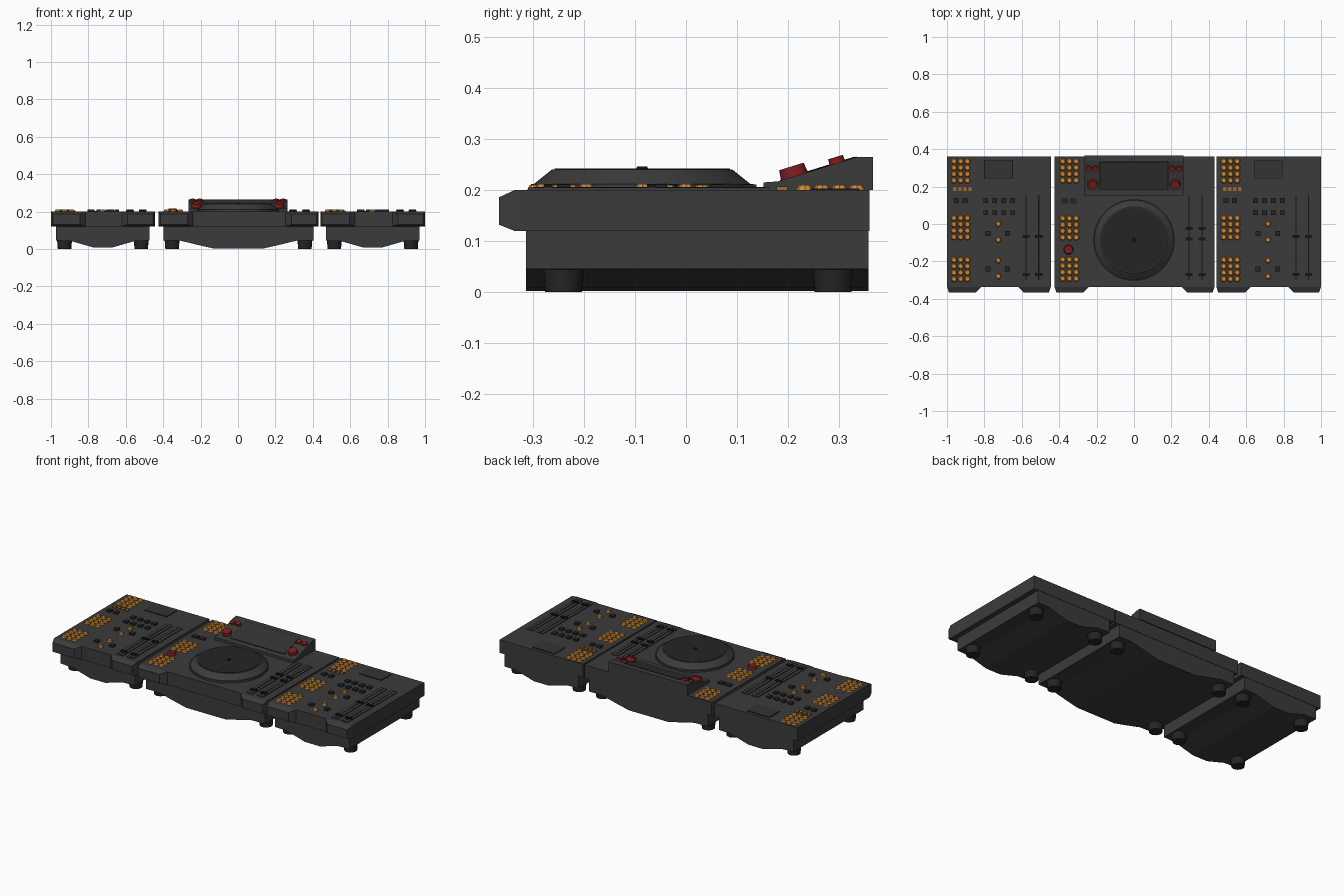
import bpy, bmesh, math
from mathutils import Matrix, Vector

cube = bpy.data.objects.get("Cube")
if cube:
    bpy.data.objects.remove(cube)


def material(name, r, g, b):
    m = bpy.data.materials.new(name)
    m.use_nodes = True
    m.diffuse_color = (r, g, b, 1)
    m.node_tree.nodes["Principled BSDF"].inputs["Base Color"].default_value = (r, g, b, 1)
    return m


GREY = material("charcoal grey", .044, .044, .044)
DARK = material("dark grey", .018, .018, .018)
BLACK = material("near black", .007, .007, .007)
GLASS = material("screen grey", .033, .033, .034)
ORANGE = material("pad orange", .62, .25, .035)
AMBER = material("dim amber", .35, .15, .025)
RED = material("knob red", .21, .012, .012)

TOP = .2          # height of the control surface


def finish(name, bm, mat, smooth=False):
    bmesh.ops.recalc_face_normals(bm, faces=bm.faces[:])
    mesh = bpy.data.meshes.new(name)
    bm.to_mesh(mesh)
    bm.free()
    mesh.materials.append(mat)
    ob = bpy.data.objects.new(name, mesh)
    bpy.context.collection.objects.link(ob)
    if smooth:
        bpy.ops.object.select_all(action="DESELECT")
        ob.select_set(True)
        bpy.context.view_layer.objects.active = ob
        bpy.ops.object.shade_smooth_by_angle(angle=math.radians(35))
    return ob


def add_box(bm, x0, x1, y0, y1, z0, z1):
    centre = Matrix.Translation(((x0 + x1) / 2, (y0 + y1) / 2, (z0 + z1) / 2))
    size = Matrix.Diagonal((x1 - x0, y1 - y0, z1 - z0, 1))
    bmesh.ops.create_cube(bm, size=1, matrix=centre @ size)


def add_disc(bm, x, y, z0, z1, r0, r1, sides, tilt=0):
    place = Matrix.Translation((x, y, z0)) @ Matrix.Rotation(tilt, 4, "X")
    bmesh.ops.create_cone(bm, cap_ends=True, segments=sides, radius1=r0, radius2=r1,
                          depth=z1 - z0, matrix=place @ Matrix.Translation((0, 0, (z1 - z0) / 2)))


def add_prism(bm, points, move):
    face = bm.faces.new([bm.verts.new(p) for p in points])
    out = bmesh.ops.extrude_face_region(bm, geom=[face])["geom"]
    bmesh.ops.translate(bm, vec=Vector(move), verts=[v for v in out if isinstance(v, bmesh.types.BMVert)])


def boxes(name, mat, items):
    bm = bmesh.new()
    for item in items:
        add_box(bm, *item)
    return finish(name, bm, mat)


def discs(name, mat, items, smooth=False):
    bm = bmesh.new()
    for item in items:
        add_disc(bm, *item)
    return finish(name, bm, mat, smooth)


def front_lips(name, x0, x1):
    """Two tapered lips at the ends of the front edge."""
    bm = bmesh.new()
    for a, b, ia, ib in ((x0, x0 + .185, .01, .03), (x1 - .175, x1, .03, .01)):
        back = [(a, -.336, .12), (b, -.336, .12), (b, -.336, TOP), (a, -.336, TOP)]
        nose = [(a + ia, -.366, .132), (b - ib, -.366, .132), (b - ib, -.366, .186), (a + ia, -.366, .186)]
        B = [bm.verts.new(p) for p in back]
        N = [bm.verts.new(p) for p in nose]
        bm.faces.new(B)
        bm.faces.new(N)
        for i in range(4):
            j = (i + 1) % 4
            bm.faces.new((B[i], B[j], N[j], N[i]))
    finish(name, bm, GREY)


def housing(side, x0, x1, half_profile, foot_x):
    """Slab, lips, lower body with a keel, and four feet."""
    cx = (x0 + x1) / 2
    boxes(side + "_upper_slab", GREY, [(x0, x1, -.336, .36, .12, TOP)])
    front_lips(side + "_front_lips", x0, x1)
    right = [(cx + x, -.314, z) for x, z in half_profile]
    left = [(cx - x, -.314, z) for x, z in reversed(half_profile)]
    bm = bmesh.new()
    add_prism(bm, right + left, (0, .672, 0))
    finish(side + "_lower_body", bm, GREY)
    discs(side + "_feet", DARK, [(cx + s * foot_x, y, 0, .05, .036, .04, 20)
                                 for s in (-1, 1) for y in (-.24, .288)], True)


def pad_grid(name, cx, tops):
    discs(name, ORANGE, [(cx + c * .036, top - r * .034, TOP, TOP + .01, .017, .012, 8)
                         for top in tops for r in range(4) for c in (-1, 0, 1)])


def sliders(side, xs, caps):
    """Fader plates with a dark slot and caps."""
    w = .021
    boxes(side + "_slider_plates", GREY, [(x - w, x + w, -.31, .165, TOP, TOP + .005) for x in xs])
    boxes(side + "_slider_slots", BLACK, [(x - .003, x + .003, -.3, .155, TOP + .004, TOP + .006) for x in xs])
    boxes(side + "_slider_caps", BLACK, [(x - w + .002, x + w - .002, y - .008, y + .008, TOP, TOP + .012)
                                         for x in xs for y in caps])


# Housings
SIDE_KEEL = [(.25, .12), (.25, .045), (.17, .042), (.1, .022), (.05, .008)]
MID_KEEL = [(.4, .12), (.4, .045), (.31, .044), (.21, .02), (.13, .002)]
housing("right", -1, -.445, SIDE_KEEL, .205)
housing("centre", -.425, .43, MID_KEEL, .355)
housing("left", .44, 1, SIDE_KEEL, .205)

# Outer decks
for side, cx in (("right", -.7225), ("left", .72)):
    pad_grid(side + "_pads", cx - .204, (.335, .032, -.192))
    boxes(side + "_amber_keys", AMBER, [(cx - .235 + i * .027 - .009, cx - .235 + i * .027 + .009,
                                         .177, .199, TOP, TOP + .007) for i in range(4)])
    boxes(side + "_display_frame", BLACK, [(cx - .079, cx + .075, .242, .343, TOP - .004, TOP + .001)])
    boxes(side + "_display", GLASS, [(cx - .075, cx + .071, .246, .339, TOP, TOP + .003)])
    spots = [(cx - .07 + i * .048, y) for i in range(4) for y in (.125, .06)]
    spots += [(cx + dx, y) for dx in (-.058, .047) for y in (-.05, -.24)]
    spots += [(cx - .228, .125), (cx - .182, .125)]
    boxes(side + "_buttons", DARK, [(x - .013, x + .013, y - .013, y + .013, TOP, TOP + .011)
                                    for x, y in spots])
    discs(side + "_small_knobs", ORANGE, [(cx - .003, y, TOP, TOP + .012, .016, .011, 8)
                                          for y in (0, -.085, -.195, -.28)])
    sliders(side, (cx + .146, cx + .213), (-.068, -.27))

# Centre deck
pad_grid("centre_pads", -.345, (.335, .03, -.19))
boxes("centre_buttons", DARK, [(x - .018, x + .018, .11, .138, TOP, TOP + .008) for x in (-.372, -.325)])
sliders("centre", (.295, .363), (-.025, -.08, -.27))
discs("centre_red_knob", RED, [(-.35, -.137, TOP, TOP + .016, .026, .022, 20)], True)

# Turntable
PY = -.086
discs("platter_base", GREY, [(0, PY, TOP, TOP + .012, .218, .218, 64)], True)
discs("platter_cone", GREY, [(0, PY, TOP + .012, TOP + .04, .212, .177, 64)], True)
discs("platter_disc", DARK, [(0, PY, TOP + .036, TOP + .042, .172, .172, 64)], True)
discs("platter_pin", BLACK, [(0, PY, TOP + .04, TOP + .046, .012, .01, 16)], True)

# Tilted screen unit
SLOPE = math.atan2(.048, .155)


def slope_z(y):
    return .217 + (y - .18) * math.tan(SLOPE)


profile = [(.152, TOP), (.152, .215), (.18, .217), (.336, .265), (.366, .265), (.366, TOP)]
bm = bmesh.new()
add_prism(bm, [(-.265, y, z) for y, z in profile], (.53, 0, 0))
finish("screen_housing", bm, GREY)
for name, mat, grow, lift in (("screen_frame", BLACK, .004, .001), ("screen_glass", GLASS, 0, .002)):
    y0, y1 = .188 - grow, .33 + grow
    bm = bmesh.new()
    add_prism(bm, [(-.18 - grow, y, slope_z(y) + dz) for y, dz in
                   ((y0, -.003), (y0, lift), (y1, lift), (y1, -.003))], (.36 + 2 * grow, 0, 0))
    finish(name, bm, mat)
discs("screen_large_knobs", RED, [(s * .221, .213, slope_z(.213) - .002, slope_z(.213) + .02, .028, .025, 24, SLOPE)
                                  for s in (-1, 1)], True)
discs("screen_small_knobs", RED, [(s * x, .297, slope_z(.297) - .002, slope_z(.297) + .012, .016, .015, 20, SLOPE)
                                  for s in (-1, 1) for x in (.205, .242)], True)
